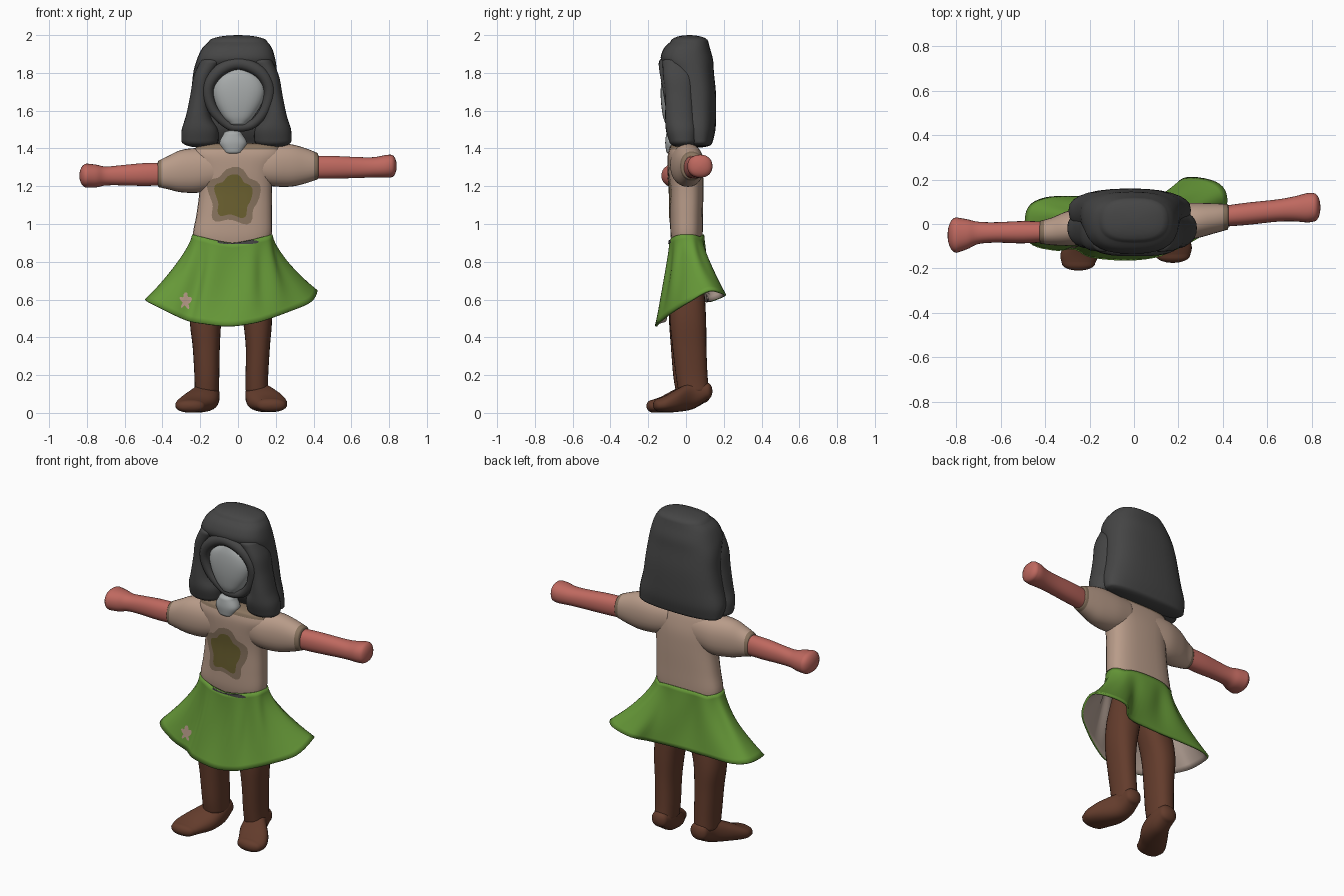
import bpy, bmesh
from math import sin, cos, pi, copysign

cube = bpy.data.objects.get("Cube")
if cube:
    bpy.data.objects.remove(cube)


def material(name, *rgb):
    m = bpy.data.materials.new(name)
    m.use_nodes = True
    m.diffuse_color = (*rgb, 1)
    m.node_tree.nodes["Principled BSDF"].inputs["Base Color"].default_value = (*rgb, 1)
    return m


HAIR = material("charcoal", .06, .06, .06)
FACE = material("pale grey", .39, .41, .41)
SHIRT = material("beige", .48, .33, .25)
TRIM = material("dark beige", .25, .175, .115)
OLIVE = material("olive", .15, .12, .03)
SKIN = material("coral", .52, .14, .115)
GREEN = material("green", .135, .32, .04)
LINING = material("lining", .50, .39, .33)
BROWN = material("brown", .125, .045, .025)


def finish(name, bm, *mats):
    """Turn a bmesh into a smooth shaded object."""
    bmesh.ops.recalc_face_normals(bm, faces=bm.faces)
    me = bpy.data.meshes.new(name)
    for f in bm.faces:
        f.smooth = True
    bm.to_mesh(me)
    bm.free()
    for m in mats:
        me.materials.append(m)
    ob = bpy.data.objects.new(name, me)
    bpy.context.scene.collection.objects.link(ob)
    return ob


def spline(pts, steps, closed=False):
    """Catmull-Rom interpolation of tuples."""
    n, out = len(pts), []
    for i in range(n if closed else n - 1):
        ids = [i - 1, i, i + 1, i + 2]
        p = [pts[j % n] if closed else pts[min(max(j, 0), n - 1)] for j in ids]
        for s in range(steps):
            t = s / steps
            out.append([b + t / 2 * (c - a + t * (2*a - 5*b + 4*c - d + t * (3*(b - c) + d - a)))
                        for a, b, c, d in zip(*p)])
    return out if closed else out + [list(pts[-1])]


def oval(a, p):
    """Point on a unit superellipse."""
    c, s = cos(a), sin(a)
    return copysign(abs(c) ** (2 / p), c), copysign(abs(s) ** (2 / p), s)


def bridge(bm, lower, upper):
    for i in range(len(lower)):
        j = (i + 1) % len(lower)
        bm.faces.new((lower[i], lower[j], upper[j], upper[i]))


def loft(name, axis, secs, mats, domes=(.02, .02), p=2.3, rule=None, n=28):
    """Skin sections (position, centre a, centre b, radius a, radius b), with domed ends."""
    body = spline(secs, 5)
    sign = copysign(1, secs[-1][0] - secs[0][0])

    def dome(sec, depth):
        t, a, b, ra, rb = sec
        for k in range(1, 6):
            q = k * pi / 2 / 5.3
            yield [t + depth * sin(q), a, b, ra * cos(q), rb * cos(q)]

    first = list(dome(body[0], -sign * domes[0]))[::-1]
    rows = first + body + list(dome(body[-1], sign * domes[1]))
    bm, rings = bmesh.new(), []
    for t, a, b, ra, rb in rows:
        ring = []
        for k in range(n):
            u, v = oval(2 * pi * k / n, p)
            u, v = a + ra * u, b + rb * v
            co = {"x": (t, u, v), "y": (u, t, v), "z": (u, v, t)}[axis]
            ring.append(bm.verts.new(co))
        rings.append(ring)
    for lo, hi in zip(rings, rings[1:]):
        bridge(bm, lo, hi)
    bm.faces.new(rings[0])
    bm.faces.new(rings[-1])
    if rule:
        for f in bm.faces:
            f.material_index = int(rule(f.calc_center_median()))
    return finish(name, bm, *mats)


def patch(name, x, z, rx, rz, mat, target, lift, wobble=.12):
    """Thin irregular plate pressed against the front of a part."""
    bm, n = bmesh.new(), 40
    mid, rings = bm.verts.new((x, -.4, z)), []
    for r in range(1, 8):
        ring = []
        for k in range(n):
            a = 2 * pi * k / n
            u, v = oval(a, 2.6)
            s = r / 7 * (1 + wobble * sin(3*a + 1) * cos(2*a) + wobble * .7 * sin(5*a))
            ring.append(bm.verts.new((x + rx * u * s, -.4, z + rz * v * s)))
        rings.append(ring)
    for k in range(n):
        bm.faces.new((mid, rings[0][k], rings[0][(k + 1) % n]))
    for lo, hi in zip(rings, rings[1:]):
        bridge(bm, lo, hi)
    ob = finish(name, bm, mat)
    w = ob.modifiers.new("press", "SHRINKWRAP")
    w.target = target
    w.wrap_method = "PROJECT"
    w.wrap_mode = "ON_SURFACE"
    w.use_project_y = True
    w.use_negative_direction = False
    w.use_positive_direction = True
    w.offset = lift


# Shirt body, neckline trim
torso = loft("shirt_body", "z", [
    (.87, -.03, .005, .18, .075), (.94, -.03, .003, .208, .085), (1.05, -.02, .003, .2, .087),
    (1.18, -.012, .003, .192, .089), (1.28, -.01, -.003, .2, .092), (1.36, -.005, -.012, .235, .085),
    (1.41, 0, -.015, .22, .07)], (SHIRT, TRIM), (.01, .02), 2.7, lambda c: c.z > 1.395)

# Sleeves with darker cuffs, then bare arms with blunt hands
loft("right_sleeve", "x", [
    (-.08, 0, 1.3, .08, .1), (-.2, -.005, 1.285, .088, .118), (-.3, -.02, 1.28, .078, .112),
    (-.37, -.033, 1.272, .062, .088), (-.42, -.037, 1.265, .052, .07)],
    (SHIRT, TRIM), (.02, .01), 2.2, lambda c: c.x < -.408)
loft("left_sleeve", "x", [
    (.08, 0, 1.32, .08, .1), (.18, .005, 1.312, .088, .112), (.28, .015, 1.31, .08, .112),
    (.36, .025, 1.308, .068, .092), (.42, .032, 1.306, .058, .07)],
    (SHIRT, TRIM), (.02, .01), 2.2, lambda c: c.x > .405)
loft("right_arm", "x", [
    (-.36, -.035, 1.265, .045, .06), (-.5, -.037, 1.262, .05, .06), (-.62, -.038, 1.258, .046, .053),
    (-.7, -.04, 1.254, .05, .05), (-.75, -.046, 1.254, .067, .06), (-.8, -.05, 1.256, .08, .064)],
    (SKIN,), (.02, .04), 2.2)
loft("left_arm", "x", [
    (.36, .03, 1.3, .045, .06), (.5, .045, 1.3, .05, .06), (.64, .06, 1.299, .05, .055),
    (.72, .068, 1.3, .056, .054), (.78, .073, 1.305, .066, .06), (.81, .075, 1.307, .064, .06)],
    (SKIN,), (.02, .03), 2.2)

# Legs and toe-out feet
loft("right_leg", "z", [
    (.12, -.165, .03, .064, .085), (.2, -.165, .022, .066, .09), (.35, -.168, .014, .072, .094),
    (.5, -.17, .008, .085, .098), (.65, -.14, .005, .095, .09), (.8, -.11, 0, .08, .06)], (BROWN,))
loft("left_leg", "z", [
    (.12, .1, .04, .06, .082), (.2, .1, .03, .06, .084), (.35, .105, .018, .064, .09),
    (.5, .102, .01, .078, .096), (.65, .08, .005, .09, .09), (.8, .06, 0, .08, .06)], (BROWN,))
loft("right_foot", "y", [
    (.1, -.16, .105, .055, .05), (.03, -.165, .09, .068, .072), (-.06, -.2, .064, .092, .06),
    (-.13, -.24, .044, .09, .043), (-.175, -.25, .036, .076, .034)], (BROWN,), (.03, .035))
loft("left_foot", "y", [
    (.11, .1, .115, .05, .046), (.04, .103, .095, .064, .072), (-.04, .14, .068, .094, .062),
    (-.1, .168, .05, .092, .046), (-.14, .175, .042, .078, .036)], (BROWN,), (.03, .035))

# Flared skirt: waist oval blended out to a wavy hem, with a pale lining
hem = spline([
    (.42, .12, .65), (.37, .19, .64), (.23, .21, .62), (.14, .14, .59), (-.05, .125, .59),
    (-.22, .125, .59), (-.4, .12, .59), (-.485, .06, .6), (-.475, -.08, .59), (-.36, -.12, .53),
    (-.27, -.115, .49), (-.2, -.15, .475), (-.05, -.165, .46), (.08, -.155, .475),
    (.17, -.125, .5), (.28, -.07, .54), (.39, .01, .59)], 5, True)
bm, rings, rows = bmesh.new(), [], 16
for r in range(rows + 1):
    t, ring = r / rows, []
    for k, (hx, hy, hz) in enumerate(hem):
        a = 2 * pi * k / len(hem) + .35
        u, v = oval(a, 2.6)
        wx, wy, wz = -.03 + .213 * u, .003 + .093 * v, .9 + .045 * max(abs(cos(a)), sin(a))
        f = t ** 1.45
        fold = .008 * sin(pi * t) * sin(9 * a)
        x, y = wx + (hx - wx) * f, wy + (hy - wy) * f
        ring.append(bm.verts.new((x + fold * u, y + fold * v, wz + (hz - wz) * t)))
    rings.append(ring)
for lo, hi in zip(rings, rings[1:]):
    bridge(bm, hi, lo)
skirt = finish("skirt", bm, GREEN, LINING)
sol = skirt.modifiers.new("lining", "SOLIDIFY")
sol.thickness = .012
sol.offset = -1
sol.material_offset = 1

# Painted patches
patch("chest_patch_border", -.03, 1.14, .13, .14, TRIM, torso, .003)
patch("chest_patch", -.03, 1.14, .093, .107, OLIVE, torso, .006)
patch("waist_gap", 0, .905, .11, .012, HAIR, skirt, .004, 0)
patch("skirt_tear", -.28, .59, .025, .035, SHIRT, skirt, .004, .3)

# Hair: back mass, front locks curling outwards, rim round the face
loft("hair_back", "z", [
    (1.43, -.015, .07, .27, .07), (1.5, -.02, .058, .275, .098), (1.6, -.018, .052, .25, .108),
    (1.7, -.015, .048, .233, .11), (1.8, -.015, .03, .222, .118), (1.87, -.01, .005, .208, .138),
    (1.93, -.005, .005, .185, .122), (1.965, 0, .018, .155, .1)], (HAIR,), (.025, .035), 2.6)
for side, dx in (("right", -.02), ("left", .003)):
    s = -1 if side == "right" else 1
    loft(side + "_hair_lock", "z", [
        (1.44, s * .182 + dx, -.015, .098, .075), (1.5, s * .182 + dx, -.022, .096, .085),
        (1.57, s * .19 + dx, -.03, .066, .08), (1.68, s * .183 + dx, -.035, .05, .075),
        (1.78, s * .165 + dx, -.04, .05, .08), (1.86, s * .12 + dx, -.045, .06, .08)],
        (HAIR,), (.035, .02), 2.2)

rim = bpy.data.curves.new("face_rim", "CURVE")
rim.dimensions = "3D"
rim.bevel_depth = .03
rim.bevel_resolution = 4
path = spline([
    (0, -.112, 1.85, 1.1), (-.1, -.108, 1.81, 1.1), (-.158, -.095, 1.72, 1), (-.135, -.08, 1.61, .9),
    (-.06, -.07, 1.53, .8), (0, -.07, 1.512, .8), (.08, -.07, 1.53, .8), (.145, -.08, 1.61, .9),
    (.165, -.095, 1.72, 1), (.11, -.108, 1.81, 1.1)], 5, True)
line = rim.splines.new("POLY")
line.points.add(len(path) - 1)
line.use_cyclic_u = True
line.use_smooth = True
for pt, (x, y, z, rad) in zip(line.points, path):
    pt.co = (x, y, z, 1)
    pt.radius = rad
rim.materials.append(HAIR)
bpy.context.scene.collection.objects.link(bpy.data.objects.new("face_rim", rim))

# Blank face and throat
loft("face", "z", [
    (1.535, 0, -.06, .05, .05), (1.57, 0, -.06, .085, .062), (1.64, .003, -.06, .125, .072),
    (1.71, .005, -.06, .14, .074), (1.77, .005, -.06, .118, .068), (1.815, .008, -.06, .05, .055)],
    (FACE,), (.015, .015), 2.5)
loft("throat", "z", [
    (1.385, -.025, -.06, .055, .045), (1.43, -.025, -.06, .073, .05), (1.475, -.027, -.06, .05, .045)],
    (FACE,), (.02, .022))
